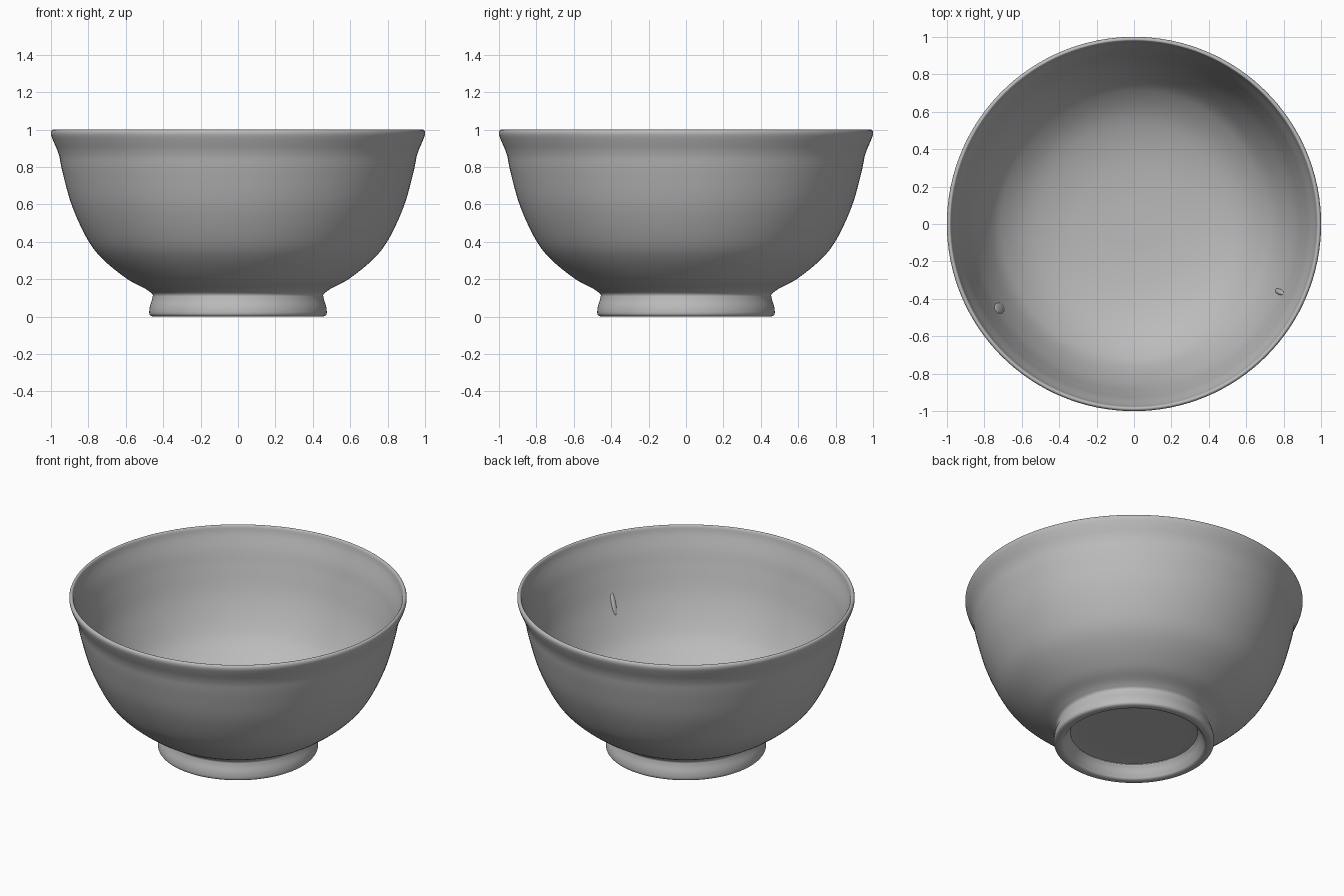
import bpy, bmesh, math
from mathutils import Vector, Matrix

cube = bpy.data.objects.get("Cube")
if cube:
    bpy.data.objects.remove(cube)

SEGMENTS = 128

glaze = bpy.data.materials.new("grey_ceramic")
glaze.use_nodes = True
colour = (0.5, 0.5, 0.5, 1)
glaze.diffuse_color = colour
glaze.node_tree.nodes["Principled BSDF"].inputs["Base Color"].default_value = colour


def smooth_path(points, steps=5):
    """Smooth curve passing through all (radius, height) points."""
    p = [Vector(q) for q in points]
    p = [2 * p[0] - p[1]] + p + [2 * p[-1] - p[-2]]
    path = []
    for a, b, c, d in zip(p, p[1:], p[2:], p[3:]):
        for i in range(steps):
            t = i / steps
            path.append(0.5 * (2 * b + (c - a) * t + (2 * a - 5 * b + 4 * c - d) * t**2
                               + (3 * b - a - 3 * c + d) * t**3))
    return path + [p[-2]]


def finish(bm, name):
    mesh = bpy.data.meshes.new(name)
    bmesh.ops.recalc_face_normals(bm, faces=bm.faces)
    bm.to_mesh(mesh)
    bm.free()
    mesh.materials.append(glaze)
    obj = bpy.data.objects.new(name, mesh)
    bpy.context.collection.objects.link(obj)
    bpy.ops.object.select_all(action="DESELECT")
    obj.select_set(True)
    bpy.context.view_layer.objects.active = obj
    bpy.ops.object.shade_smooth_by_angle(angle=math.radians(50))
    return obj


# Profile sections, from the underside round the outside to the inner floor
recess = [(0, 0.09), (0.34, 0.088), (0.38, 0.075), (0.405, 0.03), (0.42, 0.005)]
foot = [(0.435, 0), (0.46, 0.002), (0.474, 0.015), (0.472, 0.05), (0.46, 0.09), (0.455, 0.115)]
outside = [(0.462, 0.126), (0.5, 0.152), (0.59, 0.2), (0.715, 0.3), (0.8, 0.405),
           (0.885, 0.585), (0.935, 0.76), (0.956, 0.86)]
lip = [(0.968, 0.895), (0.99, 0.945), (1, 0.975), (0.998, 0.993), (0.988, 1), (0.978, 0.992)]
inside = [(0.968, 0.95), (0.937, 0.86), (0.91, 0.76), (0.858, 0.59), (0.775, 0.42),
          (0.695, 0.325), (0.57, 0.24), (0.4, 0.185), (0.2, 0.16), (0, 0.155)]

# Bowl, turned as one closed shell
bm = bmesh.new()
path = smooth_path(recess) + smooth_path(foot) + smooth_path(outside) + smooth_path(lip + inside)
verts = [bm.verts.new((r, 0, z)) for r, z in path]
edges = [bm.edges.new(pair) for pair in zip(verts, verts[1:])]
bmesh.ops.spin(bm, geom=verts + edges, cent=(0, 0, 0), axis=(0, 0, 1),
               angle=math.tau, steps=SEGMENTS)
bmesh.ops.remove_doubles(bm, verts=bm.verts, dist=0.0005)
finish(bm, "bowl")


# Small raised glaze drips on the inner wall
def glaze_drip(name, angle, radius, height, length, width):
    bm = bmesh.new()
    bmesh.ops.create_uvsphere(bm, u_segments=20, v_segments=12, radius=1)
    place = (Matrix.Rotation(math.radians(angle), 4, "Z")
             @ Matrix.Translation((radius, 0, height))
             @ Matrix.Rotation(math.radians(22), 4, "Y")
             @ Matrix.Diagonal((0.012, width, length, 1)))
    bmesh.ops.transform(bm, matrix=place, verts=bm.verts)
    finish(bm, name)


glaze_drip("glaze_drip_right", 212, 0.85, 0.57, 0.07, 0.03)
glaze_drip("glaze_drip_left", -25, 0.86, 0.595, 0.07, 0.015)
